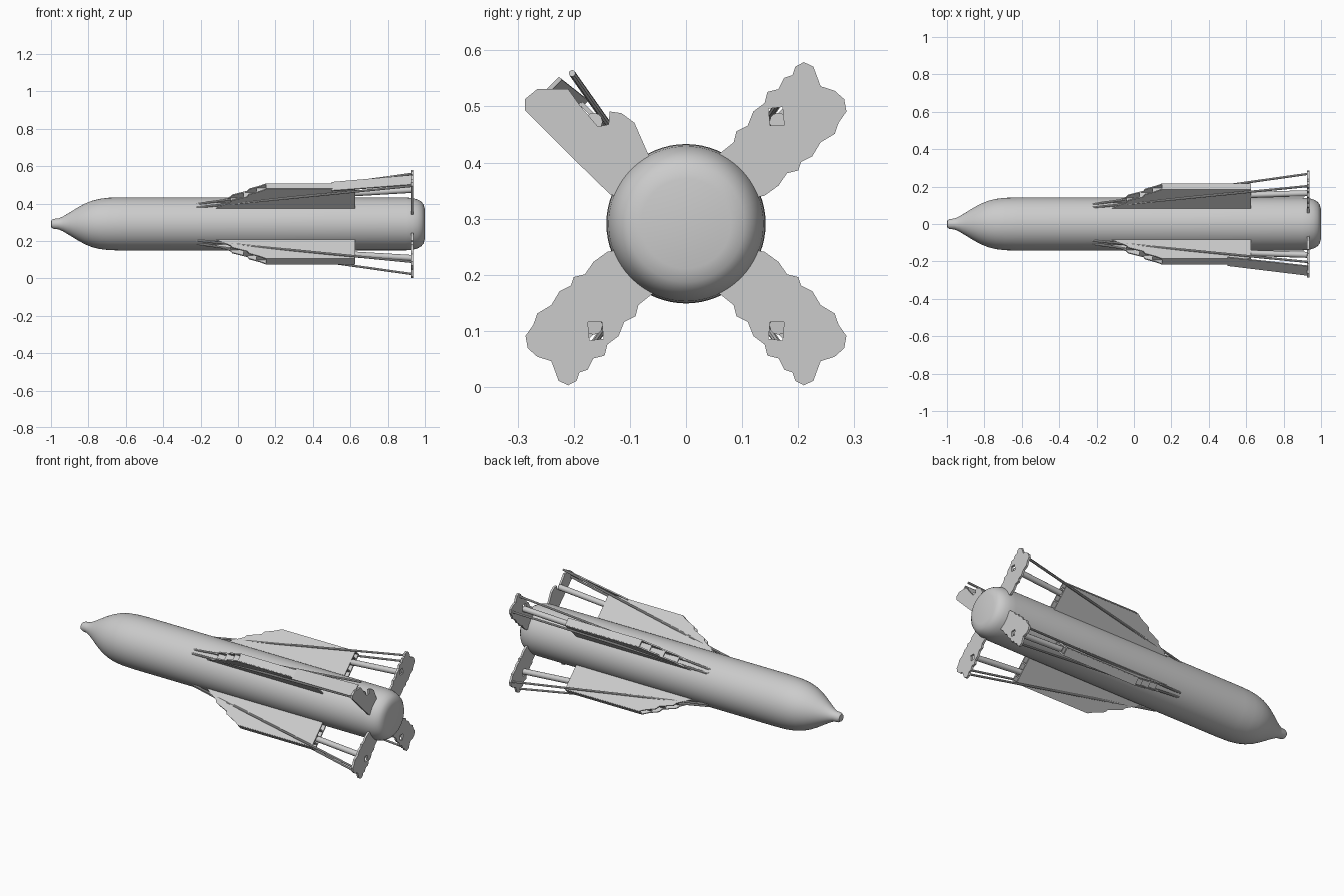
import bpy, bmesh, math
from mathutils import Vector

if "Cube" in bpy.data.objects:
    bpy.data.objects.remove(bpy.data.objects["Cube"])

Z0 = 0.291
R2 = math.sqrt(2)
grey = bpy.data.materials.new("light_grey")
grey.diffuse_color = (0.6, 0.6, 0.6, 1)
grey.use_nodes = True
grey.node_tree.nodes["Principled BSDF"].inputs["Base Color"].default_value = grey.diffuse_color


def finish(bm, name, smooth=False):
    bmesh.ops.recalc_face_normals(bm, faces=bm.faces[:])
    me = bpy.data.meshes.new(name)
    bm.to_mesh(me)
    bm.free()
    me.materials.append(grey)
    ob = bpy.data.objects.new(name, me)
    bpy.context.collection.objects.link(ob)
    if smooth:
        bpy.ops.object.select_all(action='DESELECT')
        ob.select_set(True)
        bpy.context.view_layer.objects.active = ob
        bpy.ops.object.shade_smooth_by_angle(angle=math.radians(40))
    return ob


def place(x, u, v, s):
    """Axial x, radial u, sideways v on the diagonal with signs s."""
    return Vector((x, s[0] * (u + v) / R2, Z0 + s[1] * (u - v) / R2))


def slab(bm, loops, offset):
    """Flat outline (optional holes) given thickness."""
    edges = []
    for pts in loops:
        vs = [bm.verts.new(p) for p in pts]
        edges += [bm.edges.new((vs[i], vs[i - 1])) for i in range(len(vs))]
    res = bmesh.ops.triangle_fill(bm, use_beauty=True, edges=edges)
    faces = [f for f in res["geom"] if isinstance(f, bmesh.types.BMFace)]
    ext = bmesh.ops.extrude_face_region(bm, geom=faces, use_keep_orig=True)
    for e in ext["geom"]:
        if isinstance(e, bmesh.types.BMVert):
            e.co += offset


def rod(bm, a, b, r, n=8):
    d = b - a
    q = d.to_track_quat('Z', 'Y').to_matrix().to_4x4()
    q.translation = (a + b) / 2
    bmesh.ops.create_cone(bm, cap_ends=True, segments=n, radius1=r,
                          radius2=r, depth=d.length, matrix=q)


# Body: turned profile along x
profile = [(-1, 0), (-0.998, 0.02), (-0.985, 0.027), (-0.96, 0.029),
           (-0.935, 0.04), (-0.9, 0.061), (-0.86, 0.086), (-0.82, 0.108),
           (-0.78, 0.124), (-0.74, 0.134), (-0.69, 0.14), (-0.62, 0.142),
           (0.2, 0.142), (0.9, 0.141), (0.935, 0.138), (0.96, 0.131),
           (0.98, 0.12), (0.993, 0.104), (0.999, 0.08), (1, 0)]
N = 64
bm = bmesh.new()
rings = []
for x, r in profile:
    if r == 0:
        rings.append([bm.verts.new((x, 0, Z0))] * N)
    else:
        rings.append([bm.verts.new((x, r * math.cos(2 * math.pi * i / N),
                                    Z0 + r * math.sin(2 * math.pi * i / N)))
                      for i in range(N)])
for a, b in zip(rings, rings[1:]):
    for i in range(N):
        j = (i + 1) % N
        bm.faces.new(list(dict.fromkeys((a[i], a[j], b[j], b[i]))))
finish(bm, "body", True)

# Tail plate outlines as (sideways, upward) distances from the axis
ragged = [(.05, .09), (.06, .125), (.085, .145), (.09, .165), (.11, .175),
          (.12, .2), (.14, .215), (.145, .235), (.165, .24), (.175, .26),
          (.19, .265), (.195, .28), (.21, .288), (.227, .28), (.24, .245),
          (.265, .237), (.282, .222), (.286, .2), (.272, .18), (.265, .16),
          (.24, .145), (.225, .12), (.205, .11), (.2, .095), (.18, .09),
          (.165, .068), (.14, .05), (.09, .04)]
hole = [(.147, .205), (.172, .208), (.175, .175), (.15, .175)]
notched = [(.05, .09), (.07, .13), (.092, .18), (.115, .197), (.136, .2),
           (.138, .177), (.157, .173), (.19, .212), (.21, .24), (.265, .24),
           (.287, .222), (.287, .202), (.21, .125), (.135, .052), (.09, .04)]

for s, label in (((1, 1), "upper_left"), ((1, -1), "lower_left"),
                 ((-1, 1), "upper_right"), ((-1, -1), "lower_right")):
    special = s == (-1, 1)
    side = place(0, 0, 1, s) - Vector((0, 0, Z0))

    # Tail plate
    bm = bmesh.new()
    outlines = [notched] if special else [ragged, hole]
    slab(bm, [[Vector((0.925, s[0] * p, Z0 + s[1] * q)) for p, q in o]
              for o in outlines], Vector((0.012, 0, 0)))
    finish(bm, "tail_plate_" + label)

    # Long fin: two thin skins with lengthwise strips between
    bm = bmesh.new()
    shape = [(-.13, .135), (-.04, .185), (-.03, .2), (.05, .228), (.06, .245),
             (.12, .268), (.15, .284), (.625, .284), (.625, .135)]
    for v in (-0.023, 0.016):
        slab(bm, [[place(x, u, v, s) for x, u in shape]], side * 0.007)
    for u, x in ((.175, -.04), (.215, .03), (.25, .1), (.28, .15)):
        slab(bm, [[place(x, u, -.02, s), place(.625, u, -.02, s),
                   place(.625, u, .02, s), place(x, u, .02, s)]],
             (place(0, .006, 0, s) - Vector((0, 0, Z0))))
    finish(bm, "fin_" + label)

    # Bracing rods from body to plate tip, and the thick centre tube
    bm = bmesh.new()
    for k in (-1, 1):
        rod(bm, place(-.22, .138, .012 * k, s),
            place(.93, .333, .046 * k, s), .006)
    finish(bm, "brace_rods_" + label, True)
    bm = bmesh.new()
    rod(bm, place(.3, .205, 0, s), place(.927, .245, -.012, s), .016, 12)
    finish(bm, "centre_tube_" + label, True)

    # Cover sheet between the rods on the damaged fin
    if special:
        bm = bmesh.new()
        slab(bm, [[place(.5, .278, -.032, s), place(.93, .338, -.025, s),
                   place(.93, .338, .046, s), place(.5, .278, .032, s)]],
             (place(0, .007, 0, s) - Vector((0, 0, Z0))))
        finish(bm, "cover_sheet")
